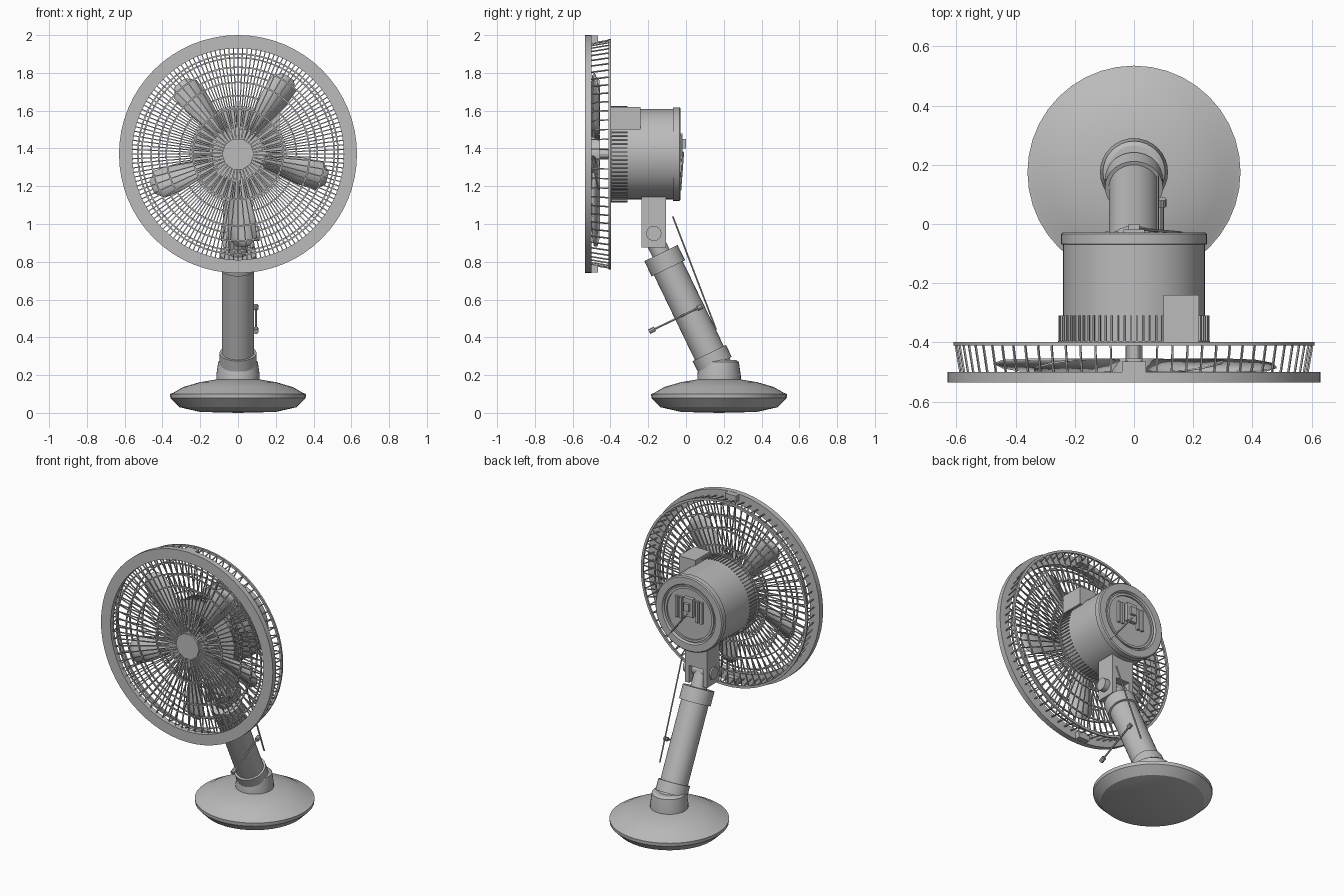
import bpy, bmesh, math
from math import sin, cos, pi, radians
from mathutils import Matrix, Vector

cube = bpy.data.objects.get("Cube")
if cube:
    bpy.data.objects.remove(cube)

grey = bpy.data.materials.new("plain grey")
grey.use_nodes = True
COLOUR = (0.5, 0.5, 0.5, 1)
grey.diffuse_color = COLOUR
grey.node_tree.nodes["Principled BSDF"].inputs["Base Color"].default_value = COLOUR

FAN_Z = 1.37      # height of the fan axis
BASE_Y = 0.175    # centre of the foot
WIRES = 72
FAN = Matrix.Translation((0, 0, FAN_Z)) @ Matrix.Rotation(pi / 2, 4, 'X')


def finish(name, bm, matrix=None, smooth=True):
    bmesh.ops.remove_doubles(bm, verts=bm.verts, dist=1e-5)
    bmesh.ops.recalc_face_normals(bm, faces=bm.faces)
    if matrix:
        bm.transform(matrix)
    mesh = bpy.data.meshes.new(name)
    bm.to_mesh(mesh)
    bm.free()
    mesh.materials.append(grey)
    if smooth:
        for p in mesh.polygons:
            p.use_smooth = True
        mesh.set_sharp_from_angle(angle=radians(30))
    obj = bpy.data.objects.new(name, mesh)
    bpy.context.collection.objects.link(obj)
    return obj


def lathe(name, profile, matrix=None, segments=40, closed=False):
    """Spin (radius, height) points around z."""
    bm = bmesh.new()
    vs = [bm.verts.new((r, 0, h)) for r, h in profile]
    es = [bm.edges.new(pair) for pair in zip(vs, vs[1:])]
    if closed:
        es.append(bm.edges.new((vs[-1], vs[0])))
    bmesh.ops.spin(bm, geom=vs + es, cent=(0, 0, 0), axis=(0, 0, 1),
                   angle=2 * pi, steps=segments, use_merge=False)
    return finish(name, bm, matrix)


def hoop(name, r0, r1, h0, h1, segments=56):
    return lathe(name, [(r0, h0), (r1, h0), (r1, h1), (r0, h1)], FAN, segments, True)


def disc(name, r, h0, h1, matrix=FAN, segments=40):
    return lathe(name, [(0, h0), (r, h0), (r, h1), (0, h1)], matrix, segments)


def along(p, q):
    """Matrix placing a z-aligned part at p, pointing to q."""
    d = Vector(q) - Vector(p)
    return Matrix.Translation(p) @ d.to_track_quat('Z', 'Y').to_matrix().to_4x4()


def rod(name, p, q, r, segments=20):
    return disc(name, r, 0, (Vector(q) - Vector(p)).length, along(p, q), segments)


def box(name, x, y, z):
    bm = bmesh.new()
    size = Matrix.Diagonal((x[1] - x[0], y[1] - y[0], z[1] - z[0], 1))
    mid = Matrix.Translation([sum(s) / 2 for s in (x, y, z)])
    bmesh.ops.create_cube(bm, size=1, matrix=mid @ size)
    return finish(name, bm, smooth=False)


def wires(name, path, width, count=WIRES, offset=0.0):
    """Repeat a square wire along (radius, height) points around the fan axis."""
    bm = bmesh.new()
    for i in range(count):
        turn = Matrix.Rotation(2 * pi * (i + offset) / count, 4, 'Z')
        for (r0, h0), (r1, h1) in zip(path, path[1:]):
            p, q = Vector((r0, 0, h0)), Vector((r1, 0, h1))
            m = turn @ along(p, q) @ Matrix.Translation((0, 0, (q - p).length / 2))
            m = m @ Matrix.Diagonal((width, width, (q - p).length, 1))
            bmesh.ops.create_cube(bm, size=1, matrix=m)
    bmesh.ops.recalc_face_normals(bm, faces=bm.faces)
    return finish(name, bm, FAN, smooth=False)


# Foot and its socket
foot = Matrix.Translation((0, BASE_Y, 0))
lathe("foot", [(0, 0), (0.2, 0.005), (0.31, 0.03), (0.358, 0.078), (0.36, 0.1),
               (0.345, 0.105), (0.29, 0.137), (0.2, 0.163), (0.11, 0.178), (0, 0.18)], foot)
lathe("foot_socket", [(0.115, 0.16), (0.115, 0.2), (0.105, 0.27), (0.09, 0.28),
                      (0, 0.28)], foot, 32)

# Leaning stem with collar and neck
low, high = Vector((0, 0.18, 0.2)), Vector((0, -0.115, 0.81))
lean = (high - low).normalized()
rod("stem", low, high, 0.085, 32)
rod("stem_lower_band", low + lean * 0.06, low + lean * 0.13, 0.098, 32)
rod("stem_collar", high - lean * 0.05, high + lean * 0.04, 0.098, 32)
rod("neck", high, high + lean * 0.14, 0.05, 20)

# Tilting bracket and its pivot
box("bracket_block", (-0.08, 0.08), (-0.235, -0.105), (0.99, 1.15))
for side, s in (("left", 1), ("right", -1)):
    xs = sorted((s * 0.05, s * 0.08))
    box(side + "_bracket_arm", xs, (-0.235, -0.105), (0.875, 0.99))
rod("pivot_knob", (-0.09, -0.17, 0.95), (0.115, -0.17, 0.95), 0.04)

# Cord pieces beside the stem
rod("cord_upper", (0.08, -0.07, 1.04), (0.08, 0.16, 0.44), 0.005, 6)
front_end, back_end = (0.095, -0.195, 0.43), (0.095, 0.085, 0.565)
rod("cord_lower", front_end, back_end, 0.006, 6)
rod("cord_plug", front_end, (0.095, -0.165, 0.445), 0.014, 10)
rod("cord_clip", (0.095, 0.06, 0.553), back_end, 0.014, 10)

# Motor housing and rear cap with a recessed panel
lathe("motor_housing", [(0, 0.4), (0.24, 0.4), (0.24, 0.06), (0, 0.06)], FAN, 48)
lathe("rear_cap", [(0.238, 0.07), (0.247, 0.068), (0.247, 0.034), (0.24, 0.028),
                   (0.195, 0.028), (0.188, 0.042), (0, 0.042)], FAN, 48)
hoop("panel_rim", 0.165, 0.18, 0.032, 0.045, 40)
for x in (-0.09, -0.06, 0.06, 0.09):
    box("panel_slat", (x - 0.008, x + 0.008), (-0.045, -0.025), (1.33, 1.47))
box("switch_plate", (-0.035, 0.035), (-0.045, -0.018), (1.36, 1.48))
box("switch_knob", (-0.018, 0.018), (-0.02, 0), (1.4, 1.45))
rod("rear_cord", (0, -0.015, 1.38), (0.16, -0.03, 1.18), 0.005, 6)
box("control_box", (0.1, 0.22), (-0.4, -0.24), (1.5, 1.62))

# Guard: front ring, rear ring, hub plate and latches
hoop("front_ring", 0.56, 0.63, 0.5, 0.535, 64)
hoop("rear_ring", 0.595, 0.61, 0.398, 0.41, 64)
hoop("rear_inner_ring", 0.238, 0.256, 0.395, 0.405)
disc("front_hub_plate", 0.085, 0.505, 0.53, FAN, 10)
box("top_latch", (-0.04, 0.04), (-0.505, -0.465), (1.955, 1.998))
box("bottom_latch", (-0.04, 0.04), (-0.505, -0.465), (0.742, 0.785))

# Guard wires
wires("front_spokes", [(0.075, 0.515), (0.57, 0.515)], 0.006)
wires("front_short_spokes", [(0.08, 0.513), (0.24, 0.513)], 0.005, WIRES // 2, 0.25)
wires("rear_spokes", [(0.252, 0.31), (0.252, 0.402), (0.605, 0.402), (0.587, 0.505)],
      0.006, WIRES, 0.5)
for r in (0.24, 0.38, 0.46, 0.53):
    hoop("front_wire_ring", r - 0.004, r + 0.004, 0.509, 0.517)
for r in (0.31, 0.42, 0.51):
    hoop("rear_wire_ring", r - 0.004, r + 0.004, 0.398, 0.406)

# Propeller: hub, shaft and five pitched blades
disc("propeller_hub", 0.1, 0.455, 0.5, FAN, 24)
disc("propeller_shaft", 0.025, 0.39, 0.46, FAN, 12)
bm = bmesh.new()
for i in range(5):
    turn = Matrix.Rotation(radians(-15 + 72 * i), 4, 'Z')
    rows = []
    for r, half in ((0.08, 0.16), (0.2, 0.21), (0.34, 0.21), (0.45, 0.17), (0.49, 0.07)):
        rows.append([bm.verts.new(turn @ Vector((r * cos(a), r * sin(a), 0.478 + 0.1 * a)))
                     for a in (-half, 0, half)])
    for a, b in zip(rows, rows[1:]):
        for k in range(2):
            bm.faces.new((a[k], b[k], b[k + 1], a[k + 1]))
blades = finish("propeller_blades", bm, FAN)
thick = blades.modifiers.new("thickness", 'SOLIDIFY')
thick.thickness = 0.006
thick.offset = 0
